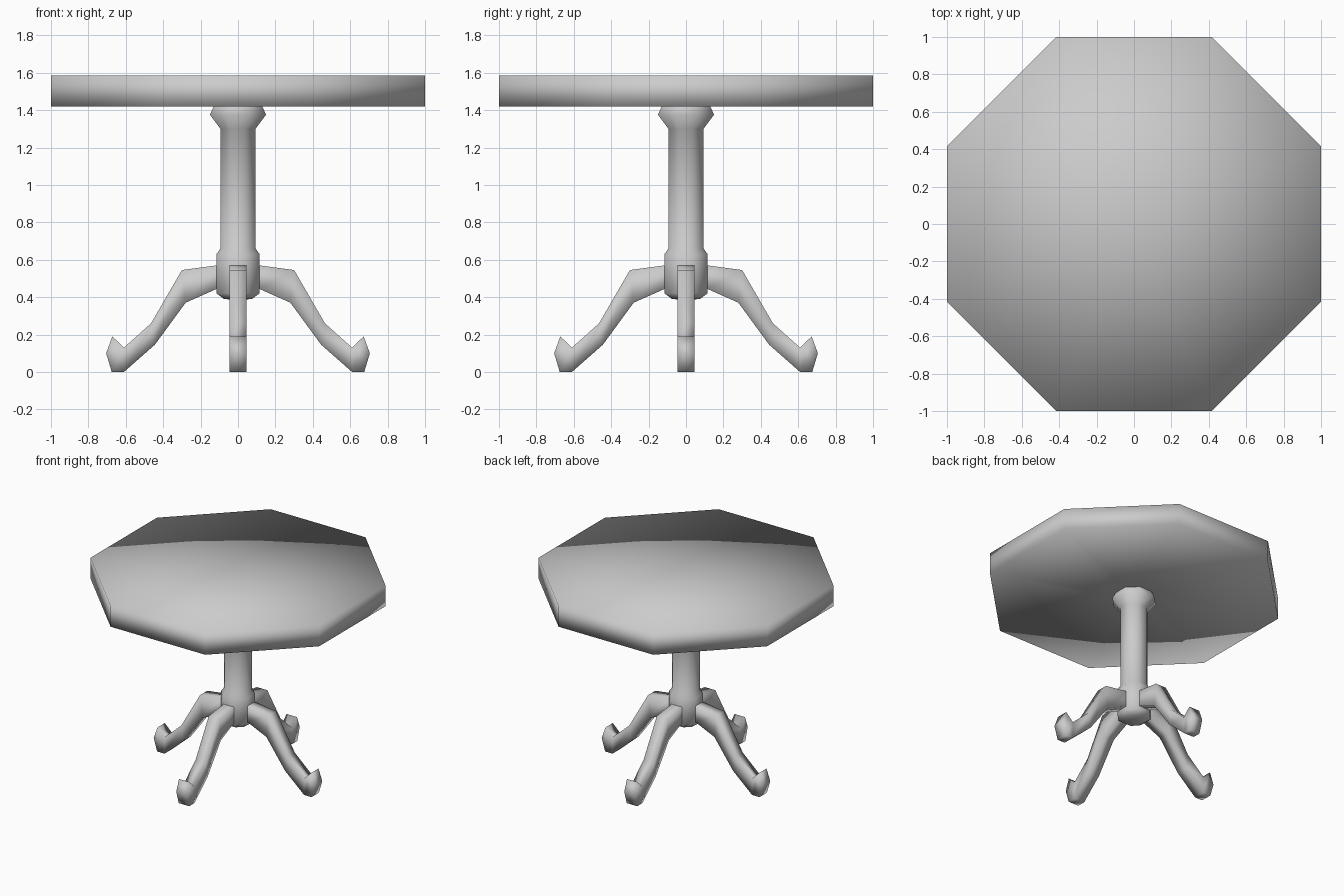
import bpy, bmesh, math
from mathutils import Matrix

if "Cube" in bpy.data.objects:
    bpy.data.objects.remove(bpy.data.objects["Cube"])

grey = bpy.data.materials.new("plain_grey")
grey.diffuse_color = (0.6, 0.6, 0.6, 1)
grey.use_nodes = True
grey.node_tree.nodes["Principled BSDF"].inputs["Base Color"].default_value = grey.diffuse_color


def finish(name, bm):
    bmesh.ops.recalc_face_normals(bm, faces=bm.faces)
    for f in bm.faces:
        f.smooth = True
    me = bpy.data.meshes.new(name)
    bm.to_mesh(me)
    bm.free()
    me.materials.append(grey)
    ob = bpy.data.objects.new(name, me)
    bpy.context.collection.objects.link(ob)
    return ob


def octagon_lathe(name, profile):
    """Eight-sided turning; profile holds (distance to flat, z), 0 means a pole."""
    bm = bmesh.new()
    rings = []
    for a, z in profile:
        if a == 0:
            rings.append([bm.verts.new((0, 0, z))] * 8)
            continue
        r = a / math.cos(math.pi / 8)
        angles = [math.pi / 8 + i * math.pi / 4 for i in range(8)]
        rings.append([bm.verts.new((r * math.cos(t), r * math.sin(t), z)) for t in angles])
    for lo, hi in zip(rings, rings[1:]):
        for i in range(8):
            j = (i + 1) % 8
            bm.faces.new(list(dict.fromkeys((lo[i], lo[j], hi[j], hi[i]))))
    return finish(name, bm)


# Octagonal top, its underside running in to the column
octagon_lathe("table_top", [(0.13, 1.42), (1, 1.42), (1, 1.585), (0, 1.585)])

# Column with rounded foot, hub and flared collar
octagon_lathe("column", [(0, 0.385), (0.075, 0.39), (0.115, 0.42), (0.115, 0.63),
                         (0.094, 0.66), (0.094, 1.30), (0.15, 1.375), (0.13, 1.42)])

# Leg stations: (upper x, upper z, lower x, lower z)
STATIONS = [(0.112, 0.57, 0.112, 0.445), (0.30, 0.545, 0.28, 0.37),
            (0.465, 0.26, 0.445, 0.145), (0.61, 0.13, 0.61, 0.0),
            (0.672, 0.19, 0.675, 0.0)]
TIP, HALF = (0.705, 0.10), 0.046


def leg(name, angle):
    bm = bmesh.new()
    secs = [[bm.verts.new(p) for p in ((ux, -HALF, uz), (ux, HALF, uz),
                                       (lx, HALF, lz), (lx, -HALF, lz))]
            for ux, uz, lx, lz in STATIONS]
    for a, b in zip(secs, secs[1:]):
        for i in range(4):
            j = (i + 1) % 4
            bm.faces.new((a[i], a[j], b[j], b[i]))
    # pointed toe
    t0, t1 = [bm.verts.new((TIP[0], s * HALF, TIP[1])) for s in (-1, 1)]
    e = secs[-1]
    for f in ((e[0], e[1], t1, t0), (t0, t1, e[2], e[3]), (e[0], t0, e[3]), (e[1], e[2], t1)):
        bm.faces.new(f)
    bm.transform(Matrix.Rotation(angle, 4, 'Z'))
    finish(name, bm)


for i, side in enumerate(("right", "back", "left", "front")):
    leg(side + "_leg", i * math.pi / 2)
